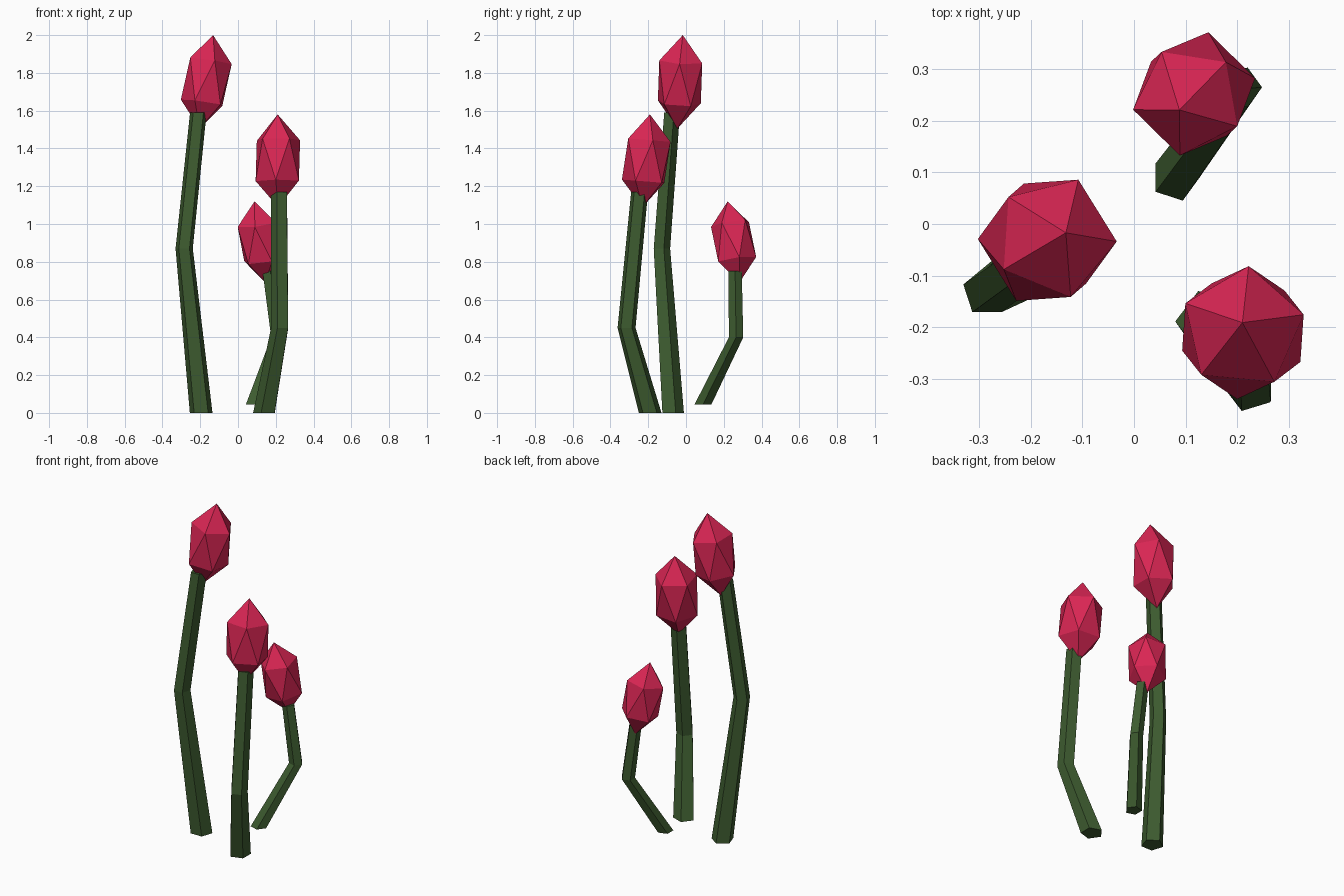
import bpy, math
from mathutils import Vector

if "Cube" in bpy.data.objects:
    bpy.data.objects.remove(bpy.data.objects["Cube"])


def material(name, rgb):
    m = bpy.data.materials.new(name)
    m.diffuse_color = (*rgb, 1)
    m.use_nodes = True
    m.node_tree.nodes["Principled BSDF"].inputs["Base Color"].default_value = m.diffuse_color
    return m


PINK = material("bud pink", (0.70, 0.019, 0.088))
GREEN = material("stem green", (0.047, 0.106, 0.029))
SIDES = 5


def add_object(name, verts, faces, mat):
    mesh = bpy.data.meshes.new(name)
    mesh.from_pydata(verts, [], faces)
    mesh.materials.append(mat)
    obj = bpy.data.objects.new(name, mesh)
    bpy.context.collection.objects.link(obj)


def ring(radius, z, turn):
    angles = [math.radians(turn + 360 * i / SIDES) for i in range(SIDES)]
    return [Vector((radius * math.cos(a), radius * math.sin(a), z)) for a in angles]


# Stem: bent five-sided tube with level rings at each (x, y, z, radius) point
def stem(name, path, turn):
    verts, faces = [], [tuple(reversed(range(SIDES)))]
    for x, y, z, r in path:
        verts += [v + Vector((x, y, z)) for v in ring(r, 0, turn)]
    for k in range(len(path) - 1):
        a, b = k * SIDES, (k + 1) * SIDES
        for i in range(SIDES):
            j = (i + 1) % SIDES
            faces.append((a + i, a + j, b + j, b + i))
    faces.append(tuple(range(len(verts) - SIDES, len(verts))))
    add_object(name, verts, faces, GREEN)


# Bud: stretched twenty-sided solid along a tilted axis from bottom to tip
def bud(name, bottom, tip, radius, turn):
    bottom, tip = Vector(bottom), Vector(tip)
    axis = tip - bottom
    h = axis.length / 2
    tilt = Vector((0, 0, 1)).rotation_difference(axis)
    local = [Vector((0, 0, -h))]
    local += ring(radius, -0.447 * h, turn - 36) + ring(radius, 0.447 * h, turn)
    local.append(Vector((0, 0, h)))
    verts = [tilt @ v + (bottom + tip) / 2 for v in local]
    faces = []
    for i in range(SIDES):
        j = (i + 1) % SIDES
        lo, lo2, up, up2 = 1 + i, 1 + j, 6 + i, 6 + j
        faces += [(0, lo2, lo), (lo, lo2, up), (lo2, up2, up), (up, up2, 11)]
    add_object(name, verts, faces, PINK)


# Tall plant
stem("tall_stem", [(-0.195, -0.074, 0, 0.063), (-0.285, -0.132, 0.87, 0.048),
                   (-0.21, -0.078, 1.59, 0.046)], 18)
bud("tall_bud", (-0.204, -0.046, 1.505), (-0.132, -0.017, 2.0), 0.12, -4)

# Middle plant
stem("middle_stem", [(0.143, -0.19, 0, 0.063), (0.225, -0.315, 0.45, 0.05),
                     (0.221, -0.246, 1.17, 0.047)], 35)
bud("middle_bud", (0.212, -0.23, 1.09), (0.21, -0.191, 1.58), 0.121, 12.5)

# Short plant
stem("short_stem", [(0.08, 0.09, 0.045, 0.047), (0.208, 0.265, 0.4, 0.04),
                    (0.16, 0.26, 0.75, 0.037)], 0)
bud("short_bud", (0.145, 0.283, 0.69), (0.088, 0.221, 1.12), 0.108, -26.5)
